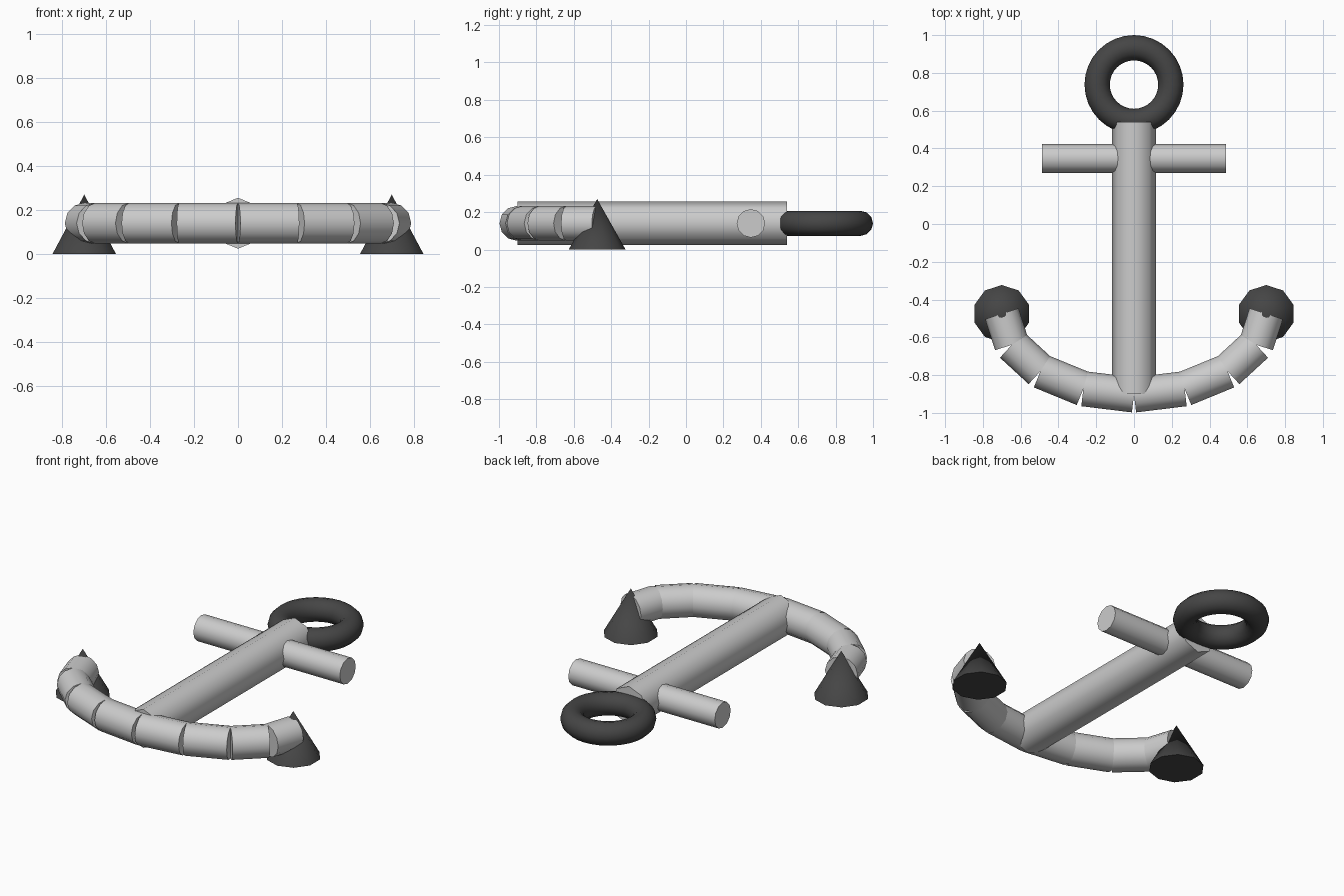
import bpy
from math import sin, cos, pi, radians
from mathutils import Vector, Matrix

if "Cube" in bpy.data.objects:
    bpy.data.objects.remove(bpy.data.objects["Cube"])

MID = 0.14  # height of the anchor's centre plane

dark = bpy.data.materials.new("dark_iron")
dark.diffuse_color = (0.06, 0.06, 0.06, 1)
dark.use_nodes = True
dark.node_tree.nodes["Principled BSDF"].inputs["Base Color"].default_value = dark.diffuse_color


def smooth(obj, angle=50):
    bpy.ops.object.shade_smooth_by_angle(angle=radians(angle))
    return obj


def rod(name, a, b, radius, sides):
    """Capped cylinder from a to b, with one corner row facing straight up."""
    a, b = Vector(a), Vector(b)
    axis = (b - a).normalized()
    side = Vector((0, 0, 1)).cross(axis)
    turn = Matrix((side, Vector((0, 0, 1)), axis)).transposed()
    bpy.ops.mesh.primitive_cylinder_add(vertices=sides, radius=radius, depth=(b - a).length)
    obj = bpy.context.object
    obj.name = name
    obj.matrix_world = Matrix.Translation((a + b) / 2) @ turn.to_4x4()
    return smooth(obj)


# Shank and crossbar
rod("shank", (0, -0.90, MID), (0, 0.54, MID), 0.116, 8)
rod("crossbar", (-0.487, 0.347, MID), (0.487, 0.347, MID), 0.076, 12)

# Ring
bpy.ops.mesh.primitive_torus_add(location=(0, 0.738, MID), major_radius=0.195,
                                 minor_radius=0.067, major_segments=32, minor_segments=12)
ring = smooth(bpy.context.object)
ring.name = "ring"
ring.data.materials.append(dark)

# Curved arms: four straight rods per side along an elliptical arc
arc = [(0.70 * sin(i * pi / 8), -0.475 - 0.43 * cos(i * pi / 8)) for i in range(5)]
for label, s in (("right", 1), ("left", -1)):
    for i, (p, q) in enumerate(zip(arc, arc[1:])):
        rod(f"arm_{label}_{i + 1}", (s * p[0], p[1], MID), (s * q[0], q[1], MID), 0.093, 12)

    # Pointed fluke at the arm tip
    bpy.ops.mesh.primitive_cone_add(vertices=10, radius1=0.152, radius2=0, depth=0.27,
                                    location=(s * 0.70, -0.475, 0.135))
    fluke = smooth(bpy.context.object)
    fluke.name = f"fluke_{label}"
    fluke.data.materials.append(dark)
